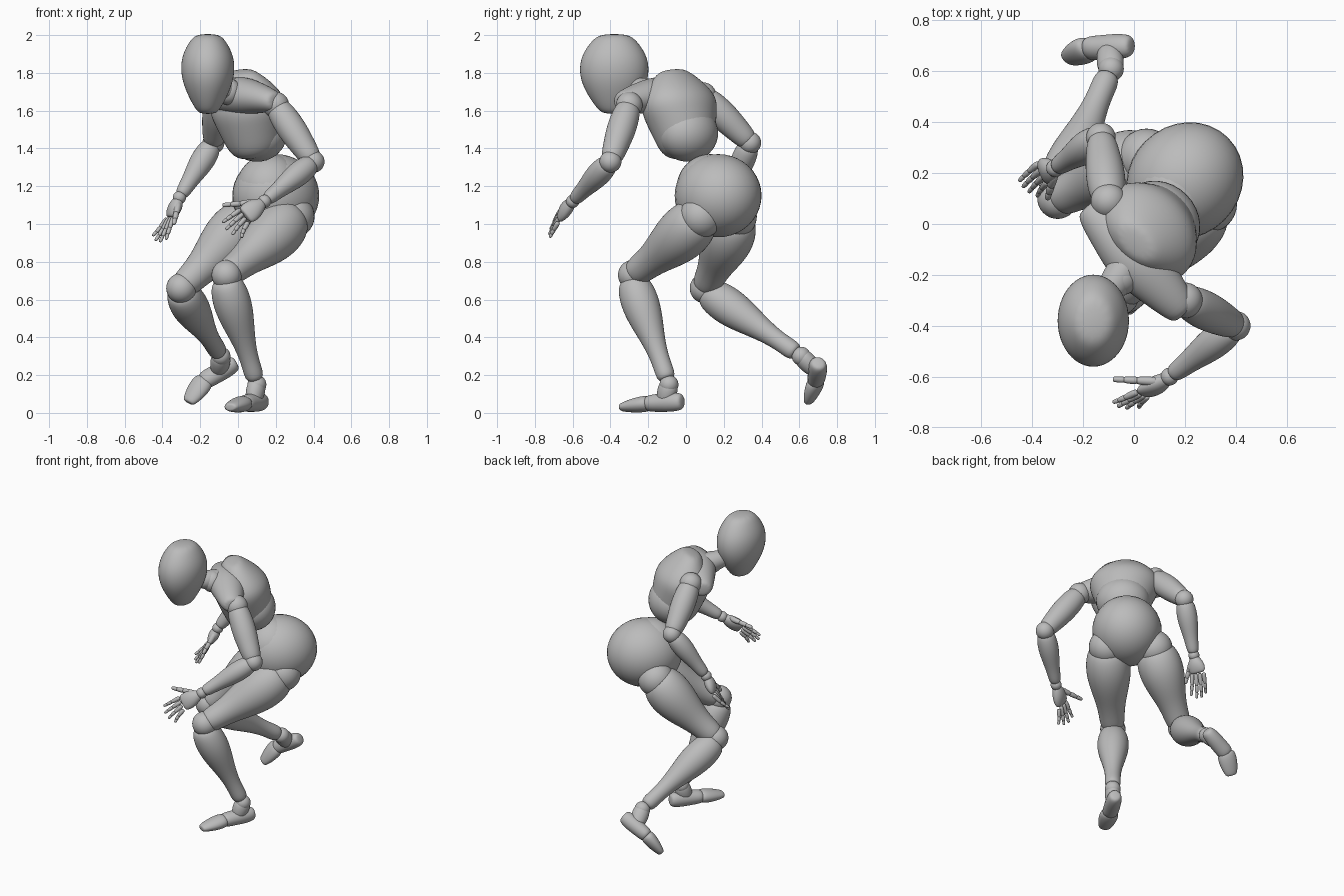
import bpy, bmesh
from math import cos, sin, pi, tau
from mathutils import Vector as V, Matrix

if "Cube" in bpy.data.objects:
    bpy.data.objects.remove(bpy.data.objects["Cube"])

GREY = (0.5, 0.5, 0.5, 1)
grey = bpy.data.materials.new("mannequin grey")
grey.use_nodes = True
grey.diffuse_color = GREY
grey.node_tree.nodes["Principled BSDF"].inputs["Base Color"].default_value = GREY

# Directions of the turned torso
LEFT = V((1, -1, 0)).normalized()
BACK = V((1, 1, 0)).normalized()


def finish(name, bm):
    """Turn a bmesh into a smooth grey object."""
    bmesh.ops.recalc_face_normals(bm, faces=bm.faces)
    for face in bm.faces:
        face.smooth = True
    mesh = bpy.data.meshes.new(name)
    bm.to_mesh(mesh)
    bm.free()
    mesh.materials.append(grey)
    part = bpy.data.objects.new(name, mesh)
    bpy.context.collection.objects.link(part)
    return part


def loft(name, start, end, radii, side=LEFT, flat=(1, 1), bow=0, inset=0, levels=2, sides=12):
    """Rounded tube with evenly spaced radii; flat is depth over width at each end."""
    start, end = V(start), V(end)
    start, end = start.lerp(end, inset), end.lerp(start, inset)
    axis = (end - start).normalized()
    across = (side - axis * side.dot(axis)).normalized()
    depth = axis.cross(across)
    # Body sections, then a smaller section beyond each end as a rounded cap
    sections = []
    last = len(radii) - 1
    for k, radius in enumerate(radii):
        t = k / last
        centre = start.lerp(end, t) + depth * bow * sin(pi * t)
        sections.append((centre, radius, radius * (flat[0] + (flat[1] - flat[0]) * t)))
    for index, direction in ((0, -axis), (last, axis)):
        centre, width, thick = sections[index if index == 0 else -1]
        cap = (centre + direction * thick * 0.3, width * 0.6, thick * 0.6)
        sections.insert(0 if index == 0 else len(sections), cap)
    bm = bmesh.new()
    rings = []
    for centre, width, thick in sections:
        angles = [tau * i / sides for i in range(sides)]
        rings.append([bm.verts.new(centre + across * width * cos(a) + depth * thick * sin(a)) for a in angles])
    for low, high in zip(rings, rings[1:]):
        for i in range(sides):
            j = (i + 1) % sides
            bm.faces.new((low[i], low[j], high[j], high[i]))
    bm.faces.new(rings[0])
    bm.faces.new(rings[-1])
    subdivision = finish(name, bm).modifiers.new("Smooth", "SUBSURF")
    subdivision.levels = subdivision.render_levels = levels


def ball(name, centre, width, depth=None, height=None):
    """Ball joint, or an ellipsoid in line with the torso."""
    size = (width, depth or width, height or width, 1)
    place = Matrix.Translation(centre) @ Matrix.Rotation(-pi / 4, 4, "Z") @ Matrix.Diagonal(size)
    bm = bmesh.new()
    bmesh.ops.create_uvsphere(bm, u_segments=32, v_segments=20, radius=1, matrix=place)
    finish(name, bm)


def digit(name, root, tip, bend, splits, radius):
    """Finger or thumb of three segments that taper to the tip."""
    joints = [root.lerp(tip, t) + bend * sin(pi * t) for t in splits]
    for j in range(3):
        thick = radius * (1 - j * 0.15)
        loft(f"{name}_{j + 1}", joints[j], joints[j + 1], [thick, thick, thick * 0.85],
             side=V((0.3, 0.5, 0.8)), levels=1, sides=8)


# Head and neck
loft("head", (-0.16, -0.38, 1.61), (-0.16, -0.38, 1.97), [0.07, 0.11, 0.14, 0.15, 0.14, 0.1],
     side=V((1, 0, 0)), flat=(1.35, 1.25))
loft("neck", (0, -0.12, 1.69), (-0.1, -0.27, 1.72), [0.07, 0.07, 0.06])
ball("neck_ball", (-0.05, -0.21, 1.7), 0.07)

# Torso
loft("chest", (0.1, 0.01, 1.4), (0.01, -0.07, 1.79), [0.15, 0.18, 0.21, 0.24, 0.2, 0.12], flat=(1, 0.65))
loft("shoulder_girdle", (-0.17, 0.06, 1.65), (0.19, -0.34, 1.65), [0.07, 0.1, 0.13, 0.1, 0.07],
     side=BACK, flat=(0.87, 0.87), bow=0.03)
ball("abdomen", (0.1, 0.01, 1.48), 0.17, 0.15, 0.15)
ball("waist", (0.17, 0.13, 1.19), 0.18)
ball("pelvis", (0.2, 0.17, 1.15), 0.22, 0.24, 0.22)

# Arms: shoulder, elbow, wrist
ARMS = {
    "left": ((0.2, -0.3, 1.63), (0.4, -0.4, 1.33), (0.14, -0.6, 1.12)),
    "right": ((-0.1, 0.09, 1.68), (-0.13, 0.34, 1.43), (-0.31, 0.22, 1.14)),
}
for label, (shoulder, elbow, wrist) in ARMS.items():
    ball(label + "_shoulder", shoulder, 0.07)
    ball(label + "_elbow", elbow, 0.058)
    ball(label + "_wrist", wrist, 0.035)
    loft(label + "_upper_arm", shoulder, elbow, [0.07, 0.08, 0.08, 0.07, 0.06], inset=0.05)
    loft(label + "_forearm", elbow, wrist, [0.06, 0.07, 0.06, 0.045, 0.04], inset=0.07)

# Hands: wrist, palm end, index tip, little tip, thumb tip, spread direction
HANDS = {
    "left": ((0.14, -0.6, 1.12), (0.03, -0.67, 1.04), (-0.08, -0.7, 1.01), (0.02, -0.72, 0.93),
             (-0.08, -0.61, 1.1), (-0.5, 0.2, 0.8)),
    "right": ((-0.31, 0.22, 1.14), (-0.36, 0.2, 1.03), (-0.38, 0.11, 0.92), (-0.45, 0.17, 0.94),
              (-0.34, 0.1, 1), (0.4, -0.8, 0.1)),
}
for label, points in HANDS.items():
    wrist, palm, index, little, thumb, spread = map(V, points)
    reach = (palm - wrist).normalized()
    step = spread.normalized() * 0.027
    loft(label + "_palm", wrist, palm, [0.03, 0.05, 0.06, 0.055], side=spread, flat=(0.9, 0.4), inset=0.1)
    for k in range(4):
        tip = index.lerp(little, k / 3) + reach * 0.025 * sin(pi * k / 3)
        digit(f"{label}_finger_{k + 1}", palm + step * (1.5 - k), tip, reach * 0.012, (0, 0.4, 0.7, 1), 0.015)
    digit(label + "_thumb", wrist.lerp(palm, 0.35) + step, thumb, V(), (0, 0.45, 0.75, 1), 0.02)

# Legs: hip, knee, ankle
LEGS = {
    "left": ((0.29, 0.08, 1.04), (-0.06, -0.28, 0.73), (0.1, -0.09, 0.15)),
    "right": ((0.05, 0.26, 1.04), (-0.3, 0.1, 0.66), (-0.09, 0.61, 0.3)),
}
for label, (hip, knee, ankle) in LEGS.items():
    ball(label + "_hip", hip, 0.115)
    ball(label + "_knee", knee, 0.08)
    ball(label + "_ankle", ankle, 0.05)
    loft(label + "_thigh", hip, knee, [0.13, 0.15, 0.145, 0.125, 0.1, 0.085, 0.08], bow=-0.01, inset=0.04)
    loft(label + "_shin", V(knee) - BACK * 0.02, ankle, [0.09, 0.107, 0.1, 0.08, 0.06, 0.05, 0.055], inset=0.07)

# Feet: ankle, heel, ball of the foot, toe end, sideways direction
FEET = {
    "left": ((0.1, -0.09, 0.15), (0.13, -0.03, 0.06), (0.03, -0.2, 0.05), (-0.04, -0.34, 0.03), (0.8, -0.5, 0)),
    "right": ((-0.09, 0.61, 0.3), (-0.02, 0.7, 0.26), (-0.18, 0.69, 0.17), (-0.26, 0.65, 0.06), (-0.5, 0.6, 0.6)),
}
for label, points in FEET.items():
    ankle, heel, mid, toe, side = map(V, points)
    loft(label + "_foot", heel, mid, [0.045, 0.053, 0.053, 0.055], side=side, flat=(1.1, 0.85))
    loft(label + "_instep", ankle, heel.lerp(mid, 0.5), [0.05, 0.053, 0.04], side=side, flat=(1.1, 1.1))
    loft(label + "_toes", mid, toe, [0.06, 0.063, 0.055, 0.04], side=side, flat=(0.75, 0.6))
